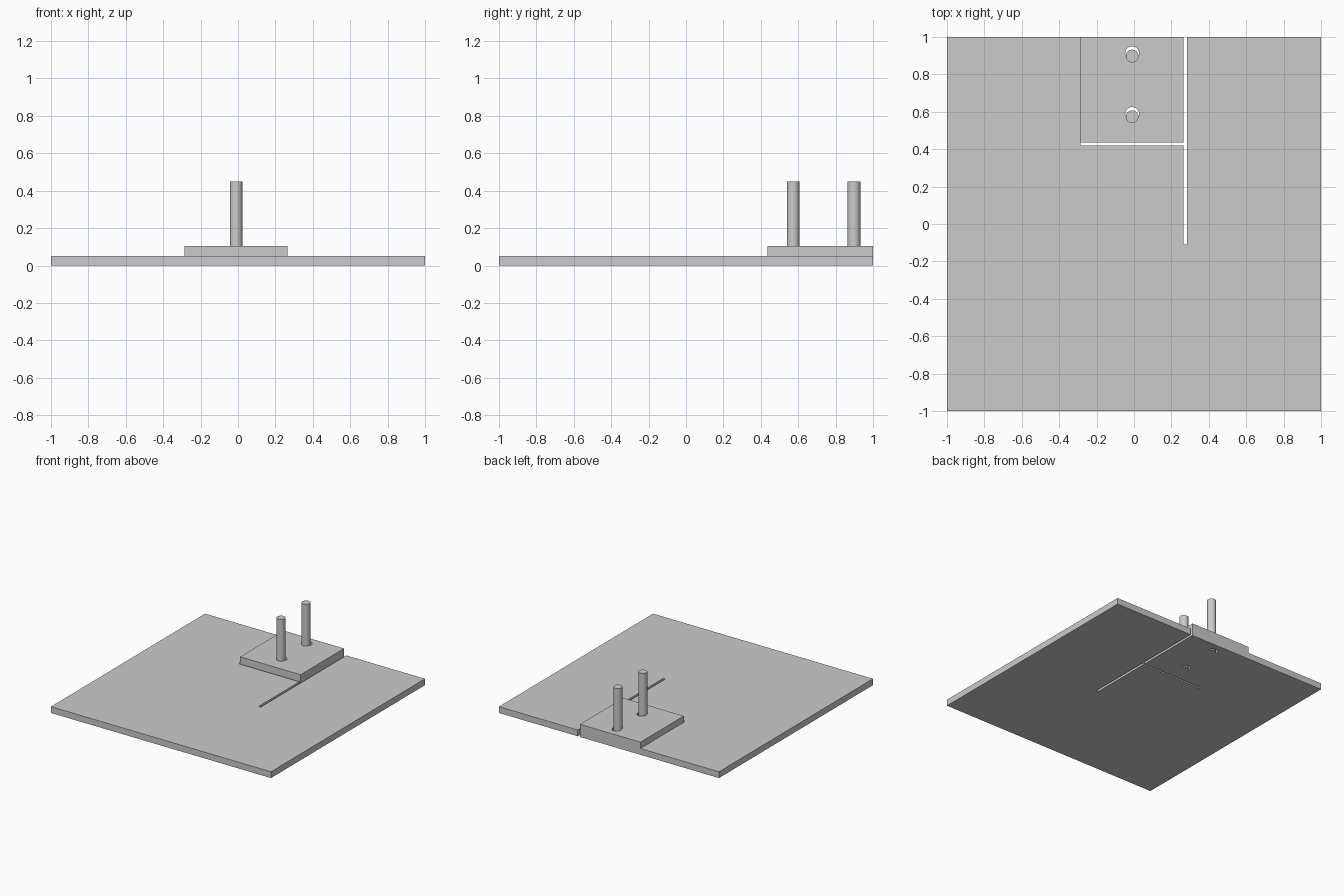
import bpy, bmesh

if "Cube" in bpy.data.objects:
    bpy.data.objects.remove(bpy.data.objects["Cube"])


def prism(name, outline, z0, z1):
    """Extrude a flat outline from z0 to z1."""
    bm = bmesh.new()
    face = bm.faces.new([bm.verts.new((x, y, z0)) for x, y in outline])
    ext = bmesh.ops.extrude_face_region(bm, geom=[face])
    verts = [g for g in ext["geom"] if isinstance(g, bmesh.types.BMVert)]
    bmesh.ops.translate(bm, verts=verts, vec=(0, 0, z1 - z0))
    bmesh.ops.recalc_face_normals(bm, faces=bm.faces[:])
    me = bpy.data.meshes.new(name)
    bm.to_mesh(me)
    bm.free()
    ob = bpy.data.objects.new(name, me)
    bpy.context.collection.objects.link(ob)
    return ob


def box(name, x0, x1, y0, y1, z0, z1):
    return prism(name, [(x0, y0), (x1, y0), (x1, y1), (x0, y1)], z0, z1)


def cylinder(name, x, y, r, z0, z1):
    bpy.ops.mesh.primitive_cylinder_add(
        vertices=32, radius=r, depth=z1 - z0, location=(x, y, (z0 + z1) / 2))
    ob = bpy.context.object
    ob.name = name
    bpy.ops.object.shade_smooth_by_angle()
    return ob


T = 0.052              # plate thickness
L, R, F = -0.286, 0.284, -0.11   # slot in the plate
PR = 0.264             # right side of the sliding parts

# Base plate with a slot open at the back
prism("base_plate", [(-1, -1), (1, -1), (1, 1), (R, 1), (R, F), (L, F),
                     (L, 1), (-1, 1)], 0, T)

# Flush panel at the front of the slot
box("slot_panel", L, PR, F, 0.421, 0, T)

# Thick block at the back of the slot
block = box("raised_block", L, PR, 0.436, 1, 0, 0.104)

# Pegs standing slightly off centre in their through holes
for i, y in enumerate((0.573, 0.898)):
    cutter = cylinder(f"hole_cutter_{i + 1}", -0.01, y + 0.015, 0.037, -0.1, 0.2)
    mod = block.modifiers.new("hole", "BOOLEAN")
    mod.operation = "DIFFERENCE"
    mod.solver = "EXACT"
    mod.object = cutter
    cutter.hide_render = True
    cutter.hide_set(True)
    cylinder(f"peg_{i + 1}", -0.01, y, 0.034, 0, 0.448)
